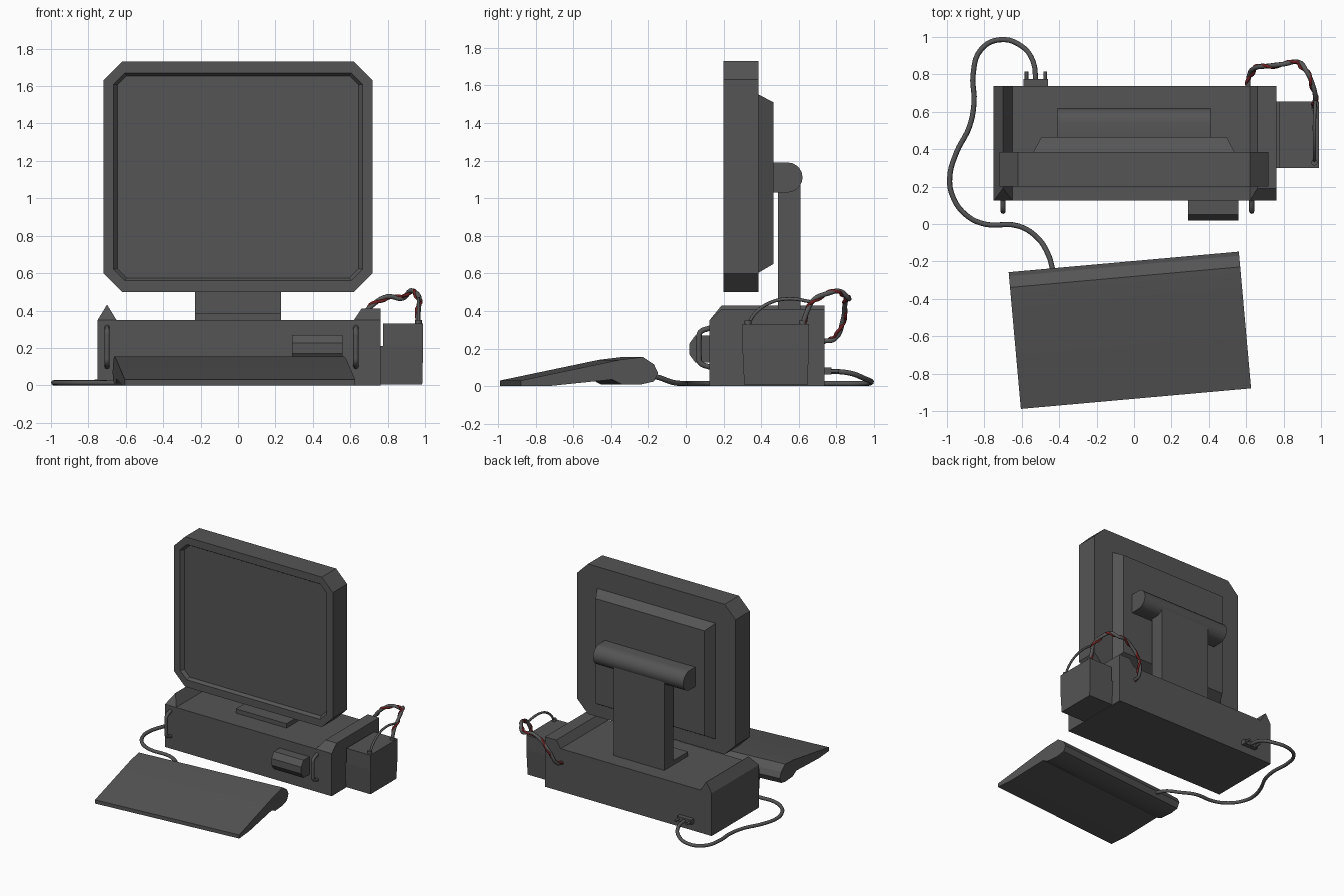
import bpy, bmesh, math
from mathutils import Vector

if "Cube" in bpy.data.objects:
    bpy.data.objects.remove(bpy.data.objects["Cube"])


def material(name, rgb):
    m = bpy.data.materials.new(name)
    m.diffuse_color = (*rgb, 1)
    m.use_nodes = True
    m.node_tree.nodes["Principled BSDF"].inputs["Base Color"].default_value = m.diffuse_color
    return m


GREY = material("dark grey", (0.09, 0.09, 0.09))
WIRE = material("wire grey", (0.10, 0.10, 0.10))
RED = material("dark red", (0.16, 0.015, 0.015))


def finish(name, bm, mat, smooth=None):
    bmesh.ops.recalc_face_normals(bm, faces=bm.faces)
    me = bpy.data.meshes.new(name)
    bm.to_mesh(me)
    bm.free()
    me.materials.append(mat)
    ob = bpy.data.objects.new(name, me)
    bpy.context.collection.objects.link(ob)
    if smooth:
        bpy.context.view_layer.objects.active = ob
        ob.select_set(True)
        bpy.ops.object.shade_smooth_by_angle(angle=math.radians(smooth))
        ob.select_set(False)
    return ob


def loft(name, rings, mat=GREY, smooth=None):
    """Skin a list of closed rings and cap both ends."""
    bm = bmesh.new()
    vs = [[bm.verts.new(p) for p in r] for r in rings]
    n = len(vs[0])
    for a, b in zip(vs, vs[1:]):
        for i in range(n):
            bm.faces.new((a[i], a[(i + 1) % n], b[(i + 1) % n], b[i]))
    bm.faces.new(vs[0])
    bm.faces.new(vs[-1])
    return finish(name, bm, mat, smooth)


def extrude_x(name, profile, x0, x1, smooth=None):
    return loft(name, [[(x, y, z) for y, z in profile] for x in (x0, x1)], smooth=smooth)


def box(name, x0, x1, y0, y1, z0, z1):
    return extrude_x(name, [(y0, z0), (y1, z0), (y1, z1), (y0, z1)], x0, x1)


def tube(name, pts, r, mat=WIRE):
    """Smooth wire through the points."""
    cu = bpy.data.curves.new(name, 'CURVE')
    cu.dimensions = '3D'
    cu.bevel_depth, cu.bevel_resolution, cu.resolution_u = r, 2, 5
    cu.use_fill_caps = True
    sp = cu.splines.new('BEZIER')
    sp.bezier_points.add(len(pts) - 1)
    for b, p in zip(sp.bezier_points, pts):
        b.co = p
        b.handle_left_type = b.handle_right_type = 'AUTO'
    ob = bpy.data.objects.new(name, cu)
    bpy.context.collection.objects.link(ob)
    cu.materials.append(mat)
    return ob


def chamfered(hx, z0, z1, c, y):
    return [(-hx + c, y, z0), (hx - c, y, z0), (hx, y, z0 + c), (hx, y, z1 - c),
            (hx - c, y, z1), (-hx + c, y, z1), (-hx, y, z1 - c), (-hx, y, z0 + c)]


# Monitor: chamfered case with recessed screen, tapered back
loft("monitor_case", [chamfered(0.72, 0.50, 1.73, 0.10, 0.385),
                      chamfered(0.72, 0.50, 1.73, 0.10, 0.20),
                      chamfered(0.665, 0.56, 1.67, 0.06, 0.20),
                      chamfered(0.645, 0.575, 1.655, 0.05, 0.225)], smooth=30)
loft("monitor_back", [[(-h, y, a), (h, y, a), (h, y, b), (-h, y, b)]
                      for h, y, a, b in ((0.54, 0.38, 0.60, 1.555), (0.495, 0.465, 0.65, 1.51))])

# Stand
arc = [(0.54 + 0.08 * math.cos(t), 1.11 + 0.08 * math.sin(t))
       for t in [math.radians(-90 + 18 * i) for i in range(11)]]
extrude_x("stand_hinge", [(0.46, 1.19), (0.46, 1.03)] + arc, -0.41, 0.41, smooth=40)
box("stand_neck", -0.23, 0.23, 0.49, 0.61, 0.34, 1.08)
box("stand_foot", -0.23, 0.23, 0.30, 0.61, 0.34, 0.385)

# Computer body with a pointed left rail and a raised right rail
box("computer_body", -0.75, 0.65, 0.125, 0.738, 0, 0.35)


def rail(name, low, high):
    rings = [[(x, 0.125, 0.34) for x in low], [(x, 0.125, 0.35) for x in low]]
    a, b = low
    c, d = high[:2]
    z = high[2]
    bm = bmesh.new()
    pts = [(a, 0.125, 0.35), (b, 0.125, 0.35), (b, 0.738, 0.35), (a, 0.738, 0.35),
           (c, 0.19, z), (d, 0.19, z), (d, 0.738, z), (c, 0.738, z)]
    bmesh.ops.convex_hull(bm, input=[bm.verts.new(p) for p in pts])
    return finish(name, bm, GREY)


rail("left_rail", (-0.75, -0.65), (-0.701, -0.699, 0.43))
box("right_end", 0.65, 0.762, 0.125, 0.738, 0, 0.35)
rail("right_rail", (0.62, 0.762), (0.66, 0.762, 0.41))

# Front handles and drive door
for side, x in (("left", -0.70), ("right", 0.63)):
    tube(side + "_handle", [(x, 0.13, 0.10), (x, 0.075, 0.125), (x, 0.07, 0.16), (x, 0.07, 0.25),
                            (x, 0.075, 0.285), (x, 0.13, 0.31)], 0.014, GREY)
extrude_x("front_drive", [(0.13, 0.125), (0.05, 0.125), (0.018, 0.17), (0.018, 0.225),
                          (0.05, 0.27), (0.13, 0.27)], 0.29, 0.56)

# Battery on the right side with two terminals
loft("battery_lower", [[(0.76, a, z), (x, a, z), (x, b, z), (0.76, b, z)]
                       for a, b, x, z in ((0.31, 0.645, 0.985, 0.005), (0.30, 0.655, 0.99, 0.21))])
box("battery_upper", 0.775, 0.99, 0.30, 0.655, 0.21, 0.33)
for i, y in enumerate((0.33, 0.62)):
    tube("battery_terminal_%d" % (i + 1), [(0.965, y, 0.32), (0.965, y, 0.35)], 0.018)

# Battery wires: grey bundle with a red wire wound around it
path = [(0.963, 0.62, 0.33), (0.965, 0.65, 0.41), (0.97, 0.68, 0.46), (0.95, 0.76, 0.495),
        (0.92, 0.82, 0.505), (0.88, 0.865, 0.465), (0.80, 0.855, 0.475), (0.72, 0.845, 0.43),
        (0.65, 0.835, 0.35), (0.615, 0.79, 0.25), (0.61, 0.73, 0.24)]
tube("battery_wire_grey", path, 0.013)
wound = []
for i in range((len(path) - 1) * 3 + 1):
    k = min(i // 3, len(path) - 2)
    p, q = Vector(path[k]), Vector(path[k + 1])
    d = (q - p).normalized()
    u = d.cross(Vector((0.3, 0.2, 1))).normalized()
    ang = i * 1.1
    wound.append(p.lerp(q, i / 3 - k) + 0.010 * (math.cos(ang) * u + math.sin(ang) * d.cross(u)))
tube("battery_wire_red", wound, 0.009, RED)
tube("battery_wire_front", [(0.965, 0.33, 0.33), (0.965, 0.37, 0.39), (0.965, 0.45, 0.445),
                            (0.965, 0.55, 0.465), (0.97, 0.66, 0.45)], 0.009)

# Keyboard wedge with a rounded rear hump
kb = extrude_x("keyboard", [(-0.367, 0), (-0.367, 0.03), (0.16, 0.14), (0.285, 0.155), (0.345, 0.115),
                            (0.367, 0.07), (0.345, 0.025), (0.28, 0.01), (0.17, 0.01), (0.12, 0.035),
                            (-0.22, 0.0)], -0.618, 0.618, smooth=30)
kb.rotation_euler.z = math.radians(5.1)
kb.location = (-0.022, -0.568, 0)

# Keyboard cable and rear plug
tube("keyboard_cable", [(-0.43, -0.26, 0.065), (-0.46, -0.16, 0.05), (-0.52, -0.07, 0.02),
                        (-0.62, -0.01, 0.014), (-0.80, 0.0, 0.014), (-0.90, 0.05, 0.014),
                        (-0.97, 0.15, 0.014), (-0.985, 0.25, 0.014), (-0.95, 0.38, 0.014),
                        (-0.88, 0.52, 0.014), (-0.855, 0.65, 0.014), (-0.86, 0.80, 0.014),
                        (-0.82, 0.93, 0.014), (-0.72, 0.985, 0.02), (-0.60, 0.95, 0.04),
                        (-0.54, 0.87, 0.07), (-0.525, 0.74, 0.08)], 0.014, GREY)
box("plug", -0.59, -0.46, 0.73, 0.775, 0.062, 0.10)
for i, x in enumerate((-0.575, -0.475)):
    tube("plug_screw_%d" % (i + 1), [(x, 0.77, 0.08), (x, 0.815, 0.08)], 0.010, GREY)
